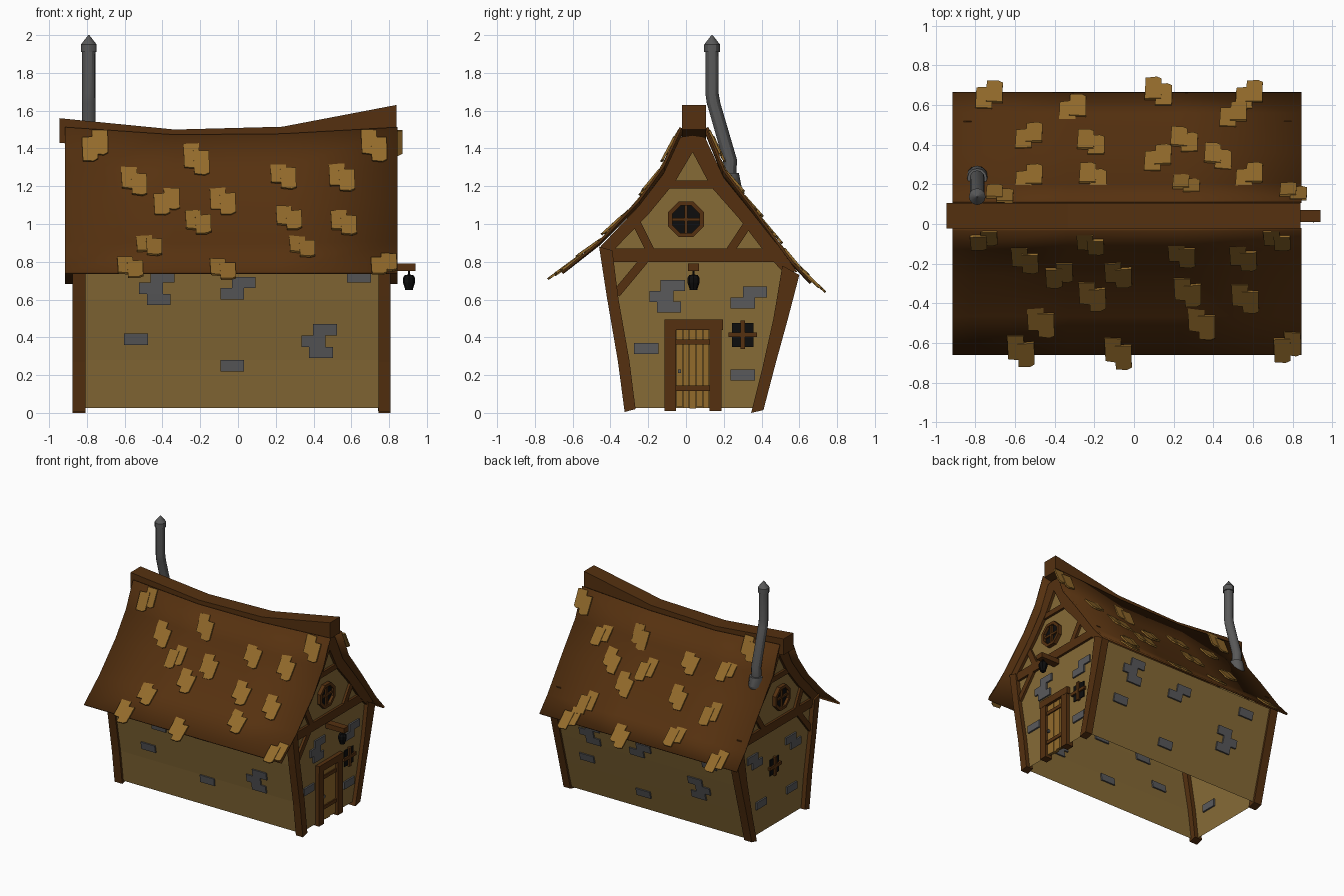
import bpy, bmesh, random
from math import sin, cos, pi
from mathutils import Vector

if "Cube" in bpy.data.objects:
    bpy.data.objects.remove(bpy.data.objects["Cube"])
random.seed(4)

def mat(name, c):
    m = bpy.data.materials.new(name)
    m.diffuse_color = (*c, 1)
    m.use_nodes = True
    m.node_tree.nodes["Principled BSDF"].inputs["Base Color"].default_value = m.diffuse_color
    return m

WOOD = mat("dark_wood", (.09, .03, .005))
ROOF = mat("roof_brown", (.093, .031, .005))
WALL = mat("plaster", (.24, .145, .037))
TILE = mat("shingle", (.29, .145, .024))
STONE = mat("stone", (.1, .1, .105))
IRON = mat("iron", (.1, .1, .1))
BLACK = mat("black", (.004, .004, .004))

def mesh(name, verts, faces, m, merge=False):
    me = bpy.data.meshes.new(name)
    me.from_pydata([tuple(v) for v in verts], [], faces)
    bm = bmesh.new()
    bm.from_mesh(me)
    if merge:
        bmesh.ops.remove_doubles(bm, verts=bm.verts, dist=1e-5)
    bmesh.ops.recalc_face_normals(bm, faces=bm.faces)
    bm.to_mesh(me)
    bm.free()
    me.materials.append(m)
    ob = bpy.data.objects.new(name, me)
    bpy.context.collection.objects.link(ob)
    return ob

def loft(name, rings, m, closed=False):
    n, k = len(rings[0]), len(rings)
    faces = [(i*n+j, i*n+(j+1) % n, (i+1)*n+(j+1) % n, (i+1)*n+j) for i in range(k-1) for j in range(n)]
    if not closed:
        faces += [tuple(range(n)), tuple(range((k-1)*n, k*n))]
    return mesh(name, [v for r in rings for v in r], faces, m, closed)

def strip(name, stations, x0, x1, m, closed=False):
    # timber in the gable plane: stations of ((y,z) outer, (y,z) inner)
    return loft(name, [[(x0, *a), (x1, *a), (x1, *b), (x0, *b)] for a, b in stations], m, closed)

def box(name, x, y, z, m):
    return strip(name, [((y[0], z[0]), (y[1], z[0])), ((y[0], z[1]), (y[1], z[1]))], x[0], x[1], m)

def bar(name, a, b, w, x0, x1, m):
    a, b = Vector(a), Vector(b)
    s = (b - a).orthogonal().normalized() * w / 2
    return strip(name, [(a + s, a - s), (b + s, b - s)], x0, x1, m)

def lerp(tab, v):
    if v <= tab[0][0]: return tab[0][1]
    for (a, p), (b, q) in zip(tab, tab[1:]):
        if v <= b: return p + (q - p) * (v - a) / (b - a)
    return tab[-1][1]

# Walls: open-bottomed shell with leaning sides
LEFT = [(-.31, .025), (-.345, .28), (-.405, .6), (-.44, .86)]
RIGHT = [(.395, .025), (.46, .26), (.525, .5), (.585, .73)]
poly = LEFT + [(-.23, 1.08), (-.1, 1.26), (.035, 1.44), (.18, 1.24), (.34, 1.05)] + RIGHT[::-1]
XA, XB = -.84, .775
n = len(poly)
mesh("walls", [(x, *p) for x in (XA, XB) for p in poly],
     [tuple(range(n)), tuple(range(n, 2*n))] + [(i, i+1, n+i+1, n+i) for i in (0, 1, 2, n-4, n-3, n-2)], WALL)

# Timber frame and round window, repeated on both gables
for tag, x0, x1, face, s in (("front", .745, .807, XB, 1), ("back", -.875, -.807, XA, -1)):
    strip(tag + "_left_post", [((-.325, .005), (-.267, .02)), ((-.36, .27), (-.3, .28)),
          ((-.42, .62), (-.357, .6)), ((-.46, .88), (-.39, .86))], x0, x1, WOOD)
    strip(tag + "_right_post", [((.41, .015), (.345, 0)), ((.474, .26), (.405, .24)),
          ((.54, .5), (.463, .5)), ((.6, .73), (.51, .78))], x0, x1, WOOD)
    f0, f1 = face - s*.02, face + s*.022
    strip(tag + "_left_rafter", [((-.458, .875), (-.385, .86)), ((-.25, 1.095), (-.2, 1.05)),
          ((-.12, 1.265), (-.06, 1.22)), ((-.03, 1.46), (.035, 1.38)), ((.035, 1.47), (.035, 1.38))], f0, f1, WOOD)
    strip(tag + "_right_rafter", [((.59, .745), (.5, .76)), ((.5, .87), (.41, .86)), ((.35, 1.06), (.28, 1.03)),
          ((.2, 1.245), (.13, 1.2)), ((.1, 1.46), (.035, 1.38)), ((.035, 1.47), (.035, 1.38))], f0, f1, WOOD)
    for i, (a, b, w) in enumerate([((-.42, .835), (.52, .835), .07), ((-.1, 1.21), (.17, 1.21), .042),
          ((-.27, 1.02), (-.19, .86), .045), ((.34, 1.02), (.235, .86), .045), ((-.37, .63), (-.22, .81), .045)]):
        bar(f"{tag}_timber_{i}", a, b, w, f0, f1 - s*.003, WOOD)
    ang = [2*pi*(i + .5)/8 for i in range(9)]
    strip(tag + "_round_frame", [((.102*cos(a), 1.025 + .102*sin(a)), (.078*cos(a), 1.025 + .078*sin(a)))
          for a in ang], face - s*.01, face + s*.03, WOOD, True)
    loft(tag + "_round_glass", [[(x, .085*cos(a), 1.025 + .085*sin(a)) for a in ang[:8]]
         for x in (face, face + s*.008)], BLACK)
    # Square window with crossed bars
    wy, wz = (.3, .413) if s > 0 else (.08, .5)
    box(tag + "_square_glass", (face, face + s*.008), (wy-.057, wy+.057), (wz-.064, wz+.064), BLACK)
    for nm, cy, cz, r in (("round", 0, 1.025, .085), ("square", wy, wz, .075)):
        w = .016 if nm == "round" else .025
        bar(f"{tag}_{nm}_upright", (cy, cz-r), (cy, cz+r), w, face, face + s*.022, WOOD)
        bar(f"{tag}_{nm}_crossbar", (cy-r, cz), (cy+r, cz), w, face, face + s*.02, WOOD)

# Door: frame, planks, straps, handle
box("door_jamb_left", (.74, .805), (-.115, -.052), (.01, .46), WOOD)
box("door_jamb_right", (.74, .805), (.124, .188), (.01, .46), WOOD)
box("door_lintel", (.74, .807), (-.115, .195), (.44, .495), WOOD)
for i in range(5):
    y = -.052 + i*.0352
    box(f"door_plank_{i}", (.76, .784 + .002*(i % 2)), (y + .001, y + .034), (.03 - .004*(i % 3), .44), TILE)
for z in (.13, .375):
    box("door_strap", (.775, .795), (-.052, .124), (z-.014, z+.014), WOOD)
box("door_handle", (.78, .8), (-.042, -.026), (.21, .23), IRON)

# Lantern on a short beam
def rings(name, prof, sides, m):
    return loft(name, [[(x + r*cos(2*pi*i/sides), y + r*sin(2*pi*i/sides), z) for i in range(sides)]
                for x, y, z, r in prof], m)
box("lantern_beam", (.76, .94), (.01, .07), (.75, .79), WOOD)
rings("lantern", [(.905, .04, z, r) for z, r in ((.65, .02), (.66, .022), (.69, .032), (.715, .032),
      (.73, .022), (.732, .006), (.755, .006))], 8, BLACK)

# Stones showing through the plaster
def side_stone(side, x, z):
    prof = [(q, p) for p, q in side]
    r = []
    for dz in (-.03, .03):
        y = lerp(prof, z + dz)
        r.append([(x-.063, y-.012, z+dz), (x+.063, y-.012, z+dz), (x+.063, y+.012, z+dz), (x-.063, y+.012, z+dz)])
    loft("side_stone", r, STONE)
for x, z in [(-.4, .72), (-.46, .66), (-.42, .6), (-.54, .39), (-.03, .25), (-.03, .63), (.03, .69),
             (.64, .72), (.46, .44), (.4, .38), (.44, .32)]:
    side_stone(LEFT, x, z)
for x, z in [(.44, .65), (.5, .59), (.45, .53), (.54, .35), (-.01, .6), (.06, .54), (.07, .17),
             (-.44, .43), (-.5, .37), (-.45, .31), (-.6, .62)]:
    side_stone(RIGHT, x, z)
for x, pts in ((XB, [(-.07, .675), (-.13, .617), (-.09, .56), (-.21, .34), (.365, .64), (.3, .582), (.3, .2)]),
               (XA, [(.36, .66), (.3, .602), (.25, .26), (-.13, .64), (-.19, .582), (-.14, .24)])):
    for y, z in pts:
        box("gable_stone", (x-.013, x+.013), (y-.064, y+.064), (z-.029, z+.029), STONE)

# Roof: two thin concave slopes, sagging along the ridge
FRONT = [(-.655, .74), (-.46, .893), (-.25, 1.103), (-.12, 1.275), (-.027, 1.47)]
BACK = [(.66, .688), (.555, .795), (.35, 1.068), (.2, 1.255), (.112, 1.47)]
SAG = [(-.915, .04), (-.335, 0), (.235, .005), (.845, .04)]
def roof_pt(prof, x, t):
    i = min(int(t*4), 3)
    p = Vector(prof[i]).lerp(Vector(prof[i+1]), t*4 - i)
    return Vector((x, p.x, p.y + lerp(SAG, x) * t))
for nm, prof in (("front", FRONT), ("back", BACK)):
    vs = [roof_pt(prof, x, t/4) for x, _ in SAG for t in range(5)]
    ob = mesh(nm + "_roof", vs, [(5*i+j, 5*i+j+1, 5*i+j+6, 5*i+j+5) for i in range(3) for j in range(4)], ROOF)
    md = ob.modifiers.new("thickness", "SOLIDIFY")
    md.thickness, md.offset = .014, 0
    bpy.context.view_layer.objects.active = ob
    ob.select_set(True)

# Ridge beam
loft("ridge_beam", [[(x, -.022, z), (x, .105, z), (x, .105, z-.13), (x, -.022, z-.13)]
     for x, z in ((-.945, 1.56), (-.335, 1.5), (.235, 1.515), (.838, 1.63))], WOOD)

# Shingle clusters: pairs of small overlapping slabs
def shingle(prof, x, t, dx, dup, lift):
    t = min(max(t, .01), .97)
    p = roof_pt(prof, x, t)
    up = (roof_pt(prof, x, t + .02) - roof_pt(prof, x, t - .01)).normalized()
    side = Vector((1, 0, 0))
    nrm = side.cross(up)
    if nrm.z < 0: nrm = -nrm
    side = (side + up * random.uniform(-.12, .12)).normalized()
    out = [(-.042, .07), (.042, .073), (.044, -.06), (.02, -.074), (-.036, -.07)]
    loft("shingle", [[p + side*(a + dx) + up*(b + dup) + nrm*(h + lift - b*.06) for a, b in out]
         for h in (0, .012)], TILE)
def cluster(prof, axis, x, v):
    t = min((i/200 for i in range(201)), key=lambda q: abs(roof_pt(prof, x, q)[axis] - v))
    s = random.choice((-1, 1))
    shingle(prof, x, t, -.028*s, .02, .005)
    shingle(prof, x, t, .025*s, -.022, .012)
for x, z in [(-.76, 1.41), (-.55, 1.22), (-.22, 1.34), (-.38, 1.11), (-.08, 1.11), (-.21, 1.0), (-.47, .88),
             (-.57, .76), (-.08, .75), (.24, 1.25), (.27, 1.02), (.34, .87), (.55, 1.24), (.56, 1.0),
             (.72, 1.41), (.77, .78)]:
    cluster(FRONT, 2, x, z)
for x, y in [(-.73, .64), (-.31, .57), (.12, .655), (.58, .64), (.5, .54), (-.53, .43), (-.22, .4), (.25, .41),
             (.12, .32), (.42, .33), (-.53, .22), (-.21, .23), (.26, .19), (.58, .23), (.8, .15), (-.68, .14)]:
    cluster(BACK, 1, x, y)

# Bent chimney pipe with flange and pointed cap
X = -.79
pipe = rings("chimney_pipe", [(X, y, z, r) for y, z, r in ((.225, 1.16, .054), (.24, 1.2, .054), (.23, 1.27, .05),
      (.23, 1.271, .037), (.233, 1.34, .037), (.146, 1.64, .036), (.138, 1.69, .035), (.138, 1.91, .035),
      (.138, 1.911, .042), (.138, 1.95, .042), (.138, 2.0, .003))], 12, IRON)
pipe.select_set(True)
bpy.ops.object.shade_smooth_by_angle()
